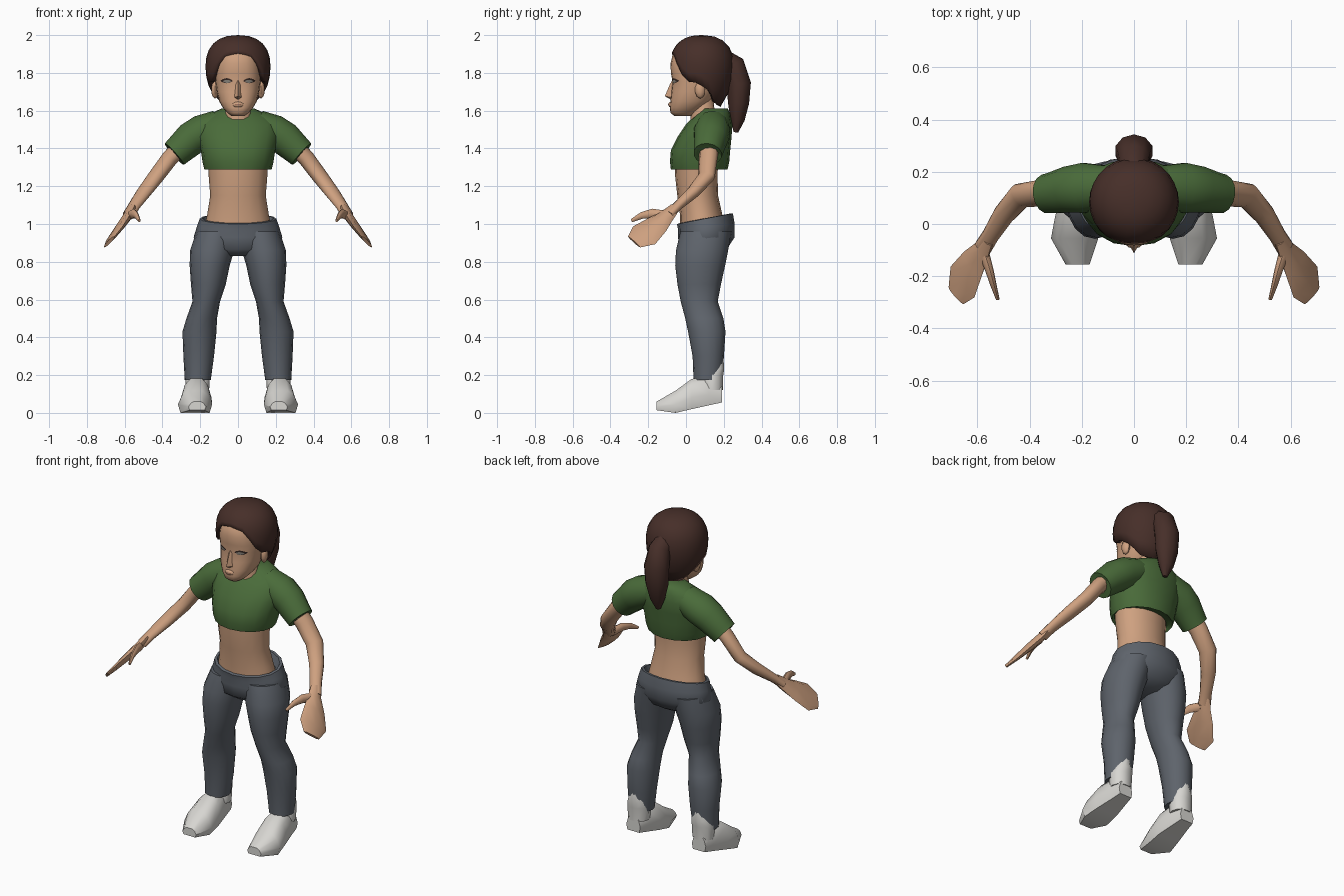
import bpy, bmesh, math
from mathutils import Vector
from mathutils.bvhtree import BVHTree

if "Cube" in bpy.data.objects:
    bpy.data.objects.remove(bpy.data.objects["Cube"])


def mat(name, rgb):
    m = bpy.data.materials.new(name)
    m.diffuse_color = (*rgb, 1)
    m.use_nodes = True
    m.node_tree.nodes["Principled BSDF"].inputs["Base Color"].default_value = m.diffuse_color
    return m


SKIN = mat("skin tan", (0.62, 0.355, 0.215))
GREEN = mat("shirt green", (0.068, 0.148, 0.042))
GREY = mat("trouser grey", (0.112, 0.126, 0.148))
HAIR = mat("hair brown", (0.062, 0.028, 0.022))
WHITE = mat("shoe white", (0.68, 0.67, 0.64))
DARK = mat("lash dark", (0.035, 0.02, 0.016))
IRIS = mat("eye grey", (0.24, 0.22, 0.19))
LIP = mat("lip brown", (0.38, 0.18, 0.12))


def build(name, verts, faces, material, mirror=False, angle=50, thick=0):
    me = bpy.data.meshes.new(name)
    me.from_pydata([tuple(v) for v in verts], [], faces)
    bm = bmesh.new()
    bm.from_mesh(me)
    bmesh.ops.remove_doubles(bm, verts=bm.verts, dist=1e-5)
    bmesh.ops.recalc_face_normals(bm, faces=bm.faces)
    bm.to_mesh(me)
    bm.free()
    me.materials.append(material)
    ob = bpy.data.objects.new(name, me)
    bpy.context.collection.objects.link(ob)
    bpy.ops.object.select_all(action='DESELECT')
    ob.select_set(True)
    bpy.context.view_layer.objects.active = ob
    bpy.ops.object.shade_smooth_by_angle(angle=math.radians(angle))
    if thick:
        mod = ob.modifiers.new("Thickness", 'SOLIDIFY')
        mod.thickness, mod.offset = thick, -1
    if mirror:
        mod = ob.modifiers.new("Mirror", 'MIRROR')
        mod.use_mirror_merge = False
    return ob


def loft(name, rings, material, **kw):
    """Skin a list of equal rings and close both ends."""
    n = len(rings[0])
    verts = [p for r in rings for p in r]
    faces = [(k * n + i, k * n + (i + 1) % n, (k + 1) * n + (i + 1) % n, (k + 1) * n + i)
             for k in range(len(rings) - 1) for i in range(n)]
    faces += [tuple(range(n)), tuple(range(len(verts) - n, len(verts)))]
    return build(name, verts, faces, material, **kw)


def ring(z, cx, cy, rx, ry, tilt=0, p=1.0, n=16):
    """Horizontal superellipse, optionally tilted from front to back."""
    out = []
    for i in range(n):
        a = math.tau * i / n
        c, s = math.cos(a), math.sin(a)
        x = rx * math.copysign(abs(c) ** p, c)
        y = ry * math.copysign(abs(s) ** p, s)
        out.append((cx + x, cy + y, z + tilt * y))
    return out


def tube(name, stops, hint, material, n=10, **kw):
    """Sweep ellipses along (x, y, z, thickness, width) stops; width follows the hint."""
    pts = [Vector(s[:3]) for s in stops]
    rings = []
    for i, s in enumerate(stops):
        t = (pts[min(i + 1, len(pts) - 1)] - pts[max(i - 1, 0)]).normalized()
        a = t.cross(Vector(hint)).normalized()
        b = a.cross(t)
        rings.append([pts[i] + a * s[3] * math.cos(math.tau * k / n)
                      + b * s[4] * math.sin(math.tau * k / n) for k in range(n)])
    return loft(name, rings, material, **kw)


def blob(name, c, r, material, **kw):
    """Small ellipsoid."""
    fr = [math.pi * (k + 0.3) / 5.6 for k in range(6)]
    loft(name, [ring(c[2] - r[2] * math.cos(f), c[0], c[1], r[0] * math.sin(f),
                     r[1] * math.sin(f), n=8) for f in fr], material, **kw)


# Bare midriff and neck
loft("waist", [ring(.95, 0, .09, .185, .12), ring(1.05, 0, .08, .163, .112),
               ring(1.15, 0, .062, .147, .108), ring(1.25, 0, .055, .155, .112),
               ring(1.34, 0, .055, .16, .115)], SKIN)
loft("neck", [ring(1.5, 0, .105, .085, .08), ring(1.57, 0, .10, .078, .075),
              ring(1.61, 0, .09, .062, .06), ring(1.7, 0, .085, .06, .06)], SKIN)

# Cropped shirt body and sleeves
loft("shirt", [ring(1.305, 0, .068, .165, .135), ring(1.288, 0, .07, .178, .15),
               ring(1.33, 0, .072, .188, .157, p=.92), ring(1.39, 0, .077, .197, .157, p=.92),
               ring(1.46, 0, .098, .215, .143, p=.95), ring(1.525, 0, .122, .22, .124),
               ring(1.565, 0, .138, .185, .1), ring(1.59, 0, .148, .135, .085),
               ring(1.612, 0, .15, .085, .07)], GREEN)
tube("sleeve", [(.10, .14, 1.525, .08, .085), (.19, .138, 1.487, .092, .098),
                (.25, .132, 1.45, .09, .09), (.315, .118, 1.39, .079, .079),
                (.337, .115, 1.37, .076, .076), (.334, .115, 1.373, .06, .06)],
     (0, 1, 0), GREEN, n=14, mirror=True)

# Arms, flat hands and thumbs
tube("arm", [(.29, .12, 1.42, .045, .055), (.36, .118, 1.35, .042, .052),
             (.435, .108, 1.25, .038, .05), (.50, .035, 1.165, .033, .042),
             (.55, -.045, 1.095, .025, .034), (.578, -.09, 1.05, .024, .036)],
     (0, .8, .6), SKIN, mirror=True)
tube("hand", [(.56, -.06, 1.085, .022, .03), (.585, -.105, 1.04, .024, .045),
              (.618, -.155, .995, .022, .068), (.657, -.222, .94, .015, .088),
              (.682, -.275, .905, .009, .052)],
     (-.06, -.175, .05), SKIN, n=8, mirror=True)
tube("thumb", [(.575, -.11, 1.045, .02, .026), (.553, -.18, 1.055, .016, .026),
               (.538, -.235, 1.045, .012, .018), (.522, -.288, 1.018, .007, .009)],
     (0, .3, 1), SKIN, n=8, mirror=True)

# Trousers: hips with a raised back waistband, then tapered legs
loft("trouser_hips", [ring(.83, 0, .085, .09, .07), ring(.865, 0, .09, .19, .125),
                      ring(.93, 0, .108, .235, .15), ring(.985, 0, .108, .218, .15, .1),
                      ring(1.028, 0, .1, .203, .148, .19), ring(1.03, 0, .1, .188, .133, .19),
                      ring(.985, 0, .1, .17, .115, .15)], GREY)
loft("trouser_leg", [ring(z, *r) for z, *r in [
    (.96, .11, .105, .11, .135), (.86, .137, .085, .117, .138), (.78, .15, .075, .106, .132),
    (.68, .157, .07, .092, .115), (.59, .168, .07, .073, .098), (.50, .192, .097, .081, .101),
    (.43, .204, .11, .09, .099), (.30, .208, .118, .081, .083), (.175, .213, .115, .069, .075)]],
     GREY, mirror=True)

# Shoes: faceted sections from toe to heel, with a collar behind the ankle
shoe = []
for y, xl, xr, zb, zt in [(-.155, .17, .262, .014, .06), (-.055, .137, .318, 0, .118),
                          (.03, .14, .302, .02, .18), (.12, .158, .28, .04, .19),
                          (.19, .172, .265, .055, .145)]:
    c, h, zm = (xl + xr) / 2, (xr - xl) / 2, zb + .38 * (zt - zb)
    shoe.append([(c - h * .85, y, zb), (c - h, y, zm), (c - h * .75, y, zb + .8 * (zt - zb)),
                 (c - h * .4, y, zt), (c + h * .4, y, zt), (c + h * .75, y, zb + .8 * (zt - zb)),
                 (c + h, y, zm), (c + h * .85, y, zb)])
loft("shoe", shoe, WHITE, mirror=True, angle=40)
loft("shoe_collar", [ring(.12, .215, .14, .062, .058, n=10), ring(.2, .214, .14, .066, .06, n=10),
                     ring(.235, .212, .155, .058, .05, n=10), ring(.285, .21, .165, .03, .035, n=10)],
     WHITE, mirror=True)

# Head: (height, front, back, half width)
head = loft("head", [ring(z, 0, (f + b) / 2, w, (b - f) / 2, p=.85, n=20) for z, f, b, w in [
    (1.572, -.062, .03, .035), (1.588, -.082, .05, .056), (1.615, -.086, .09, .08),
    (1.65, -.083, .13, .1), (1.70, -.078, .16, .112), (1.755, -.072, .19, .12),
    (1.80, -.08, .2, .124), (1.85, -.082, .21, .12), (1.90, -.07, .2, .108),
    (1.94, -.03, .17, .08)]], SKIN)
build("nose", [(0, -.07, 1.765), (-.024, -.07, 1.668), (.024, -.07, 1.668), (0, -.112, 1.677),
               (0, -.075, 1.655), (-.012, -.072, 1.74), (.012, -.072, 1.74), (0, -.085, 1.74)],
      [(0, 5, 7), (0, 7, 6), (5, 1, 3, 7), (7, 3, 2, 6), (1, 4, 3), (4, 2, 3)], SKIN)
blob("lips", (0, -.08, 1.632), (.03, .014, .016), SKIN)
blob("ear", (.122, .075, 1.71), (.02, .028, .045), SKIN, mirror=True)

# Painted face details laid onto the head surface
tree = BVHTree.FromPolygons([v.co for v in head.data.vertices],
                            [tuple(p.vertices) for p in head.data.polygons])


def plate(name, cx, cz, w, up, down, lift, material, mirror=False, y=None):
    verts = []
    for i in range(9):
        u = -1 + i / 4
        k = 1 - u * u
        for dz in (up * k + .001, -down * k - .001):
            x, z = cx + u * w, cz + dz
            hit = tree.ray_cast(Vector((x, -1, z)), Vector((0, 1, 0)))[0]
            verts.append((x, hit.y - lift if y is None else y + .012 * u * u, z))
    build(name, verts, [(2 * i, 2 * i + 1, 2 * i + 3, 2 * i + 2) for i in range(8)],
          material, mirror=mirror)


plate("lashes", .06, 1.758, .032, .013, .012, .003, DARK, True)
plate("eye", .058, 1.756, .022, .006, .008, .005, IRIS, True)
plate("mouth", 0, 1.633, .025, .001, .002, 0, LIP, y=-.0955)

# Hair cap: columns from the crown down to a hairline that varies round the head
LINE = [(0, 1.905), (25, 1.892), (42, 1.835), (58, 1.755), (80, 1.748), (100, 1.715),
        (130, 1.635), (180, 1.62)]


def hairline(d):
    for (a, za), (b, zb) in zip(LINE, LINE[1:]):
        if d <= b:
            return za + (zb - za) * (d - a) / (b - a)


COLS, ROWS = 28, 8
verts, faces = [], []
for i in range(COLS):
    a = math.tau * i / COLS
    low = hairline(min(math.degrees(a), 360 - math.degrees(a)) if i else 0)
    for k in range(ROWS + 1):
        z = 2 - (2 - low) * (1 - math.cos(math.pi / 2 * k / ROWS))
        h = (z - 1.83) / .17
        r = max(0, 1 - h ** 2.4) ** (1 / 2.4) if h > 0 else 1 - .28 * h * h
        verts.append((.172 * r * math.sin(a), .085 - .17 * r * math.cos(a), z))
        if k < ROWS:
            p, q = i * (ROWS + 1) + k, (i + 1) % COLS * (ROWS + 1) + k
            faces.append((p, p + 1, q + 1, q) if k else (p, p + 1, q + 1))
build("hair_cap", verts, faces, HAIR, thick=.028)
tube("ponytail", [(0, .19, 1.88, .05, .05), (0, .25, 1.84, .062, .062),
                  (0, .28, 1.74, .064, .074), (0, .278, 1.64, .056, .068),
                  (0, .273, 1.55, .037, .045), (0, .264, 1.485, .012, .014)],
     (1, 0, 0), HAIR)
